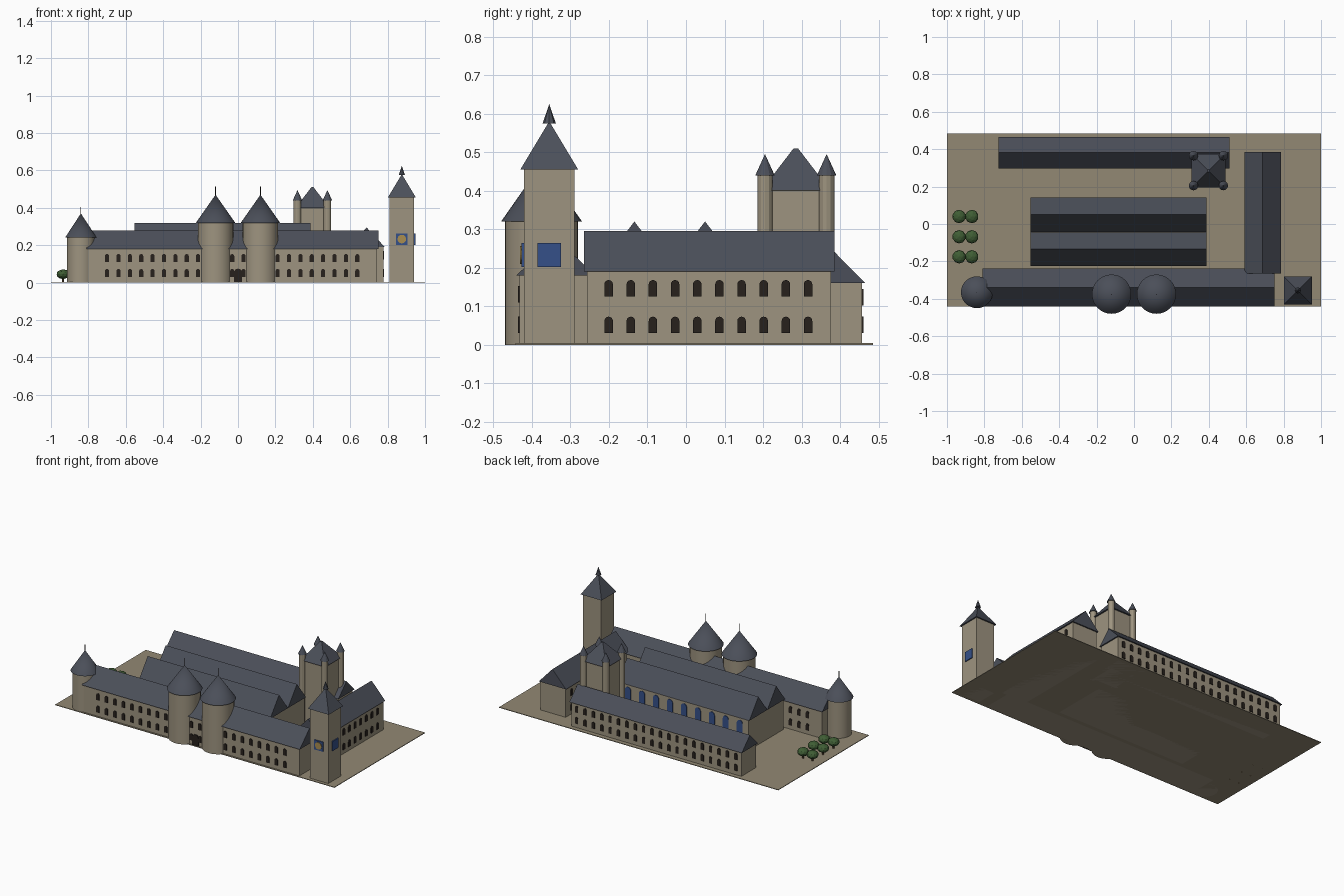
import bpy, bmesh, math
from mathutils import Matrix, Vector

if "Cube" in bpy.data.objects:
    bpy.data.objects.remove(bpy.data.objects["Cube"])


def material(name, rgb):
    m = bpy.data.materials.new(name)
    m.diffuse_color = (*rgb, 1)
    m.use_nodes = True
    m.node_tree.nodes["Principled BSDF"].inputs["Base Color"].default_value = m.diffuse_color
    return m


STONE = material("stone", (0.34, 0.295, 0.215))
SLATE = material("slate", (0.07, 0.078, 0.10))
EARTH = material("earth", (0.29, 0.25, 0.175))
DARK = material("dark_opening", (0.02, 0.015, 0.012))
BLUE = material("blue", (0.035, 0.08, 0.25))
GOLD = material("gold", (0.4, 0.27, 0.08))
GREEN = material("leaf", (0.05, 0.11, 0.035))
WOOD = material("wood", (0.1, 0.06, 0.03))


def finish(name, mat):
    ob = bpy.context.object
    ob.name = name
    ob.data.materials.append(mat)
    return ob


def box(name, x0, x1, y0, y1, z0, z1, mat):
    bpy.ops.mesh.primitive_cube_add(size=1, location=((x0 + x1) / 2, (y0 + y1) / 2, (z0 + z1) / 2))
    bpy.context.object.scale = (x1 - x0, y1 - y0, z1 - z0)
    return finish(name, mat)


def cone(name, x, y, z0, z1, r0, r1, mat, sides=32):
    bpy.ops.mesh.primitive_cone_add(vertices=sides, radius1=r0, radius2=r1, depth=z1 - z0,
                                    location=(x, y, (z0 + z1) / 2))
    if sides > 12:
        bpy.ops.object.shade_smooth_by_angle(angle=math.radians(30))
    return finish(name, mat)


def pyramid(name, x, y, z0, z1, half, top, mat):
    ob = cone(name, x, y, z0, z1, half * math.sqrt(2), top, mat, 4)
    ob.rotation_euler.z = math.pi / 4
    return ob


def extrusions(name, profile, depth, matrices, mat):
    """Extrude one 2D profile along local z, once per matrix, into one object."""
    bm = bmesh.new()
    for mtx in matrices:
        face = bm.faces.new([bm.verts.new(mtx @ Vector((u, v, 0))) for u, v in profile])
        ext = bmesh.ops.extrude_face_region(bm, geom=[face], use_keep_orig=True)
        moved = [g for g in ext["geom"] if isinstance(g, bmesh.types.BMVert)]
        bmesh.ops.translate(bm, verts=moved, vec=mtx.to_3x3() @ Vector((0, 0, depth)))
    bmesh.ops.recalc_face_normals(bm, faces=bm.faces)
    me = bpy.data.meshes.new(name)
    bm.to_mesh(me)
    bm.free()
    me.materials.append(mat)
    ob = bpy.data.objects.new(name, me)
    bpy.context.collection.objects.link(ob)
    return ob


def facing(x, y, z, turn):
    """Frame on a wall: u along wall, v up, w outward; turn 0 = front, 90 = right."""
    return (Matrix.Translation((x, y, z)) @ Matrix.Rotation(math.radians(turn), 4, 'Z')
            @ Matrix.Rotation(math.pi / 2, 4, 'X'))


def windows(name, x, y, rows, turn, count, step, w=0.022, h=0.043, mat=DARK):
    r = w / 2
    arch = [(-r, 0), (r, 0)] + [(r * math.cos(a * math.pi / 8), h - r + r * math.sin(a * math.pi / 8))
                                for a in range(9)]
    frames = [facing(x, y, z, turn) @ Matrix.Translation(((i - (count - 1) / 2) * step, 0, -0.004))
              for z in rows for i in range(count)]
    extrusions(name, arch, 0.008, frames, mat)


def gable_roof(name, x0, x1, y0, y1, eave, ridge, along_x):
    cx, cy = (x0 + x1) / 2, (y0 + y1) / 2
    half, length = ((y1 - y0) / 2, x1 - x0) if along_x else ((x1 - x0) / 2, y1 - y0)
    tri = [(-half, 0), (half, 0), (0, ridge - eave)]
    frame = facing(x0, cy, eave, 90) if along_x else facing(cx, y1, eave, 0)
    extrusions(name, tri, length, [frame], SLATE)


def wing(name, x0, x1, y0, y1, eave, ridge, along_x=True):
    o = 0.008
    box(name + "_walls", x0 + o, x1 - o, y0 + o, y1 - o, 0, eave + 0.002, STONE)
    gable_roof(name + "_roof", x0, x1, y0, y1, eave, ridge, along_x)


# ground slab
box("ground", -1, 1, -0.442, 0.485, 0, 0.004, EARTH)

# front wing with gate
wing("front_wing", -0.81, 0.75, -0.44, -0.237, 0.18, 0.28)
for y, turn in ((-0.432, 0), (-0.245, 180)):
    windows("front_wing_windows", -0.031, y, (0.03, 0.11), turn, 23, 0.0608)
windows("gate", 0, -0.434, (0.0,), 0, 1, 0, 0.045, 0.075)

# right wing
wing("right_wing", 0.59, 0.785, -0.265, 0.385, 0.19, 0.295, False)
for x, turn in ((0.777, 90), (0.598, 270)):
    windows("right_wing_windows", x, 0.058, (0.03, 0.125), turn, 10, 0.0575)

# back wing
wing("back_wing", -0.725, 0.51, 0.298, 0.465, 0.16, 0.245)
for y, turn in ((0.457, 180), (0.306, 0)):
    windows("back_wing_windows", -0.107, y, (0.03, 0.102), turn, 20, 0.06)

# central hall: one block under two parallel roofs
box("hall_walls", -0.545, 0.38, -0.217, 0.137, 0, 0.202, STONE)
gable_roof("hall_roof_front", -0.553, 0.388, -0.225, -0.043, 0.2, 0.32, True)
gable_roof("hall_roof_back", -0.553, 0.388, -0.043, 0.142, 0.2, 0.32, True)
for y, turn in ((0.137, 180), (-0.217, 0)):
    windows("hall_windows", -0.082, y, (0.07,), turn, 9, 0.1, 0.04, 0.115, BLUE)

# round towers: twin gate towers and the left corner tower
for name, x, y, r, z, top, tip in (("gate_tower_left", -0.12, -0.375, 0.095, 0.32, 0.47, 0.515),
                                   ("gate_tower_right", 0.12, -0.375, 0.095, 0.32, 0.47, 0.515),
                                   ("corner_tower", -0.84, -0.365, 0.075, 0.24, 0.37, 0.405)):
    cone(name, x, y, 0, z, r, r, STONE)
    cone(name + "_roof", x, y, z, top, r + 0.01, 0, SLATE)
    cone(name + "_spike", x, y, top - 0.01, tip, 0.002, 0.002, DARK, 6)

# keep with four corner turrets
KX, KY = 0.398, 0.285
box("keep", KX - 0.08, KX + 0.08, KY - 0.08, KY + 0.08, 0, 0.402, STONE)
pyramid("keep_roof", KX, KY, 0.40, 0.51, 0.09, 0.008, SLATE)
for sx in (-1, 1):
    for sy in (-1, 1):
        x, y = KX + sx * 0.08, KY + sy * 0.08
        cone("keep_turret", x, y, 0, 0.44, 0.02, 0.02, STONE, 12)
        cone("keep_turret_roof", x, y, 0.44, 0.495, 0.025, 0, SLATE, 12)

# clock tower
CX, CY = 0.876, -0.355
box("clock_tower", CX - 0.066, CX + 0.066, CY - 0.066, CY + 0.066, 0, 0.456, STONE)
pyramid("clock_tower_roof", CX, CY, 0.455, 0.58, 0.075, 0, SLATE)
cone("clock_tower_finial", CX, CY, 0.575, 0.625, 0.017, 0, SLATE, 8)
square = [(-0.031, -0.031), (0.031, -0.031), (0.031, 0.031), (-0.031, 0.031)]
extrusions("clock_panels", square, 0.008,
           [facing(CX, CY - 0.064, 0.233, 0), facing(CX + 0.064, CY, 0.233, 90)], BLUE)
disc = [(0.023 * math.cos(a * math.pi / 12), 0.023 * math.sin(a * math.pi / 12)) for a in range(24)]
extrusions("clock_face", disc, 0.006, [facing(CX, CY - 0.07, 0.233, 0)], GOLD)

# small trees at the left side
for x in (-0.935, -0.867):
    for y in (0.04, -0.068, -0.175):
        cone("tree_trunk", x, y, 0, 0.04, 0.006, 0.006, WOOD, 8)
        bpy.ops.mesh.primitive_ico_sphere_add(subdivisions=2, radius=0.036, location=(x, y, 0.045))
        bpy.context.object.scale.z = 0.72
        finish("tree_crown", GREEN)
